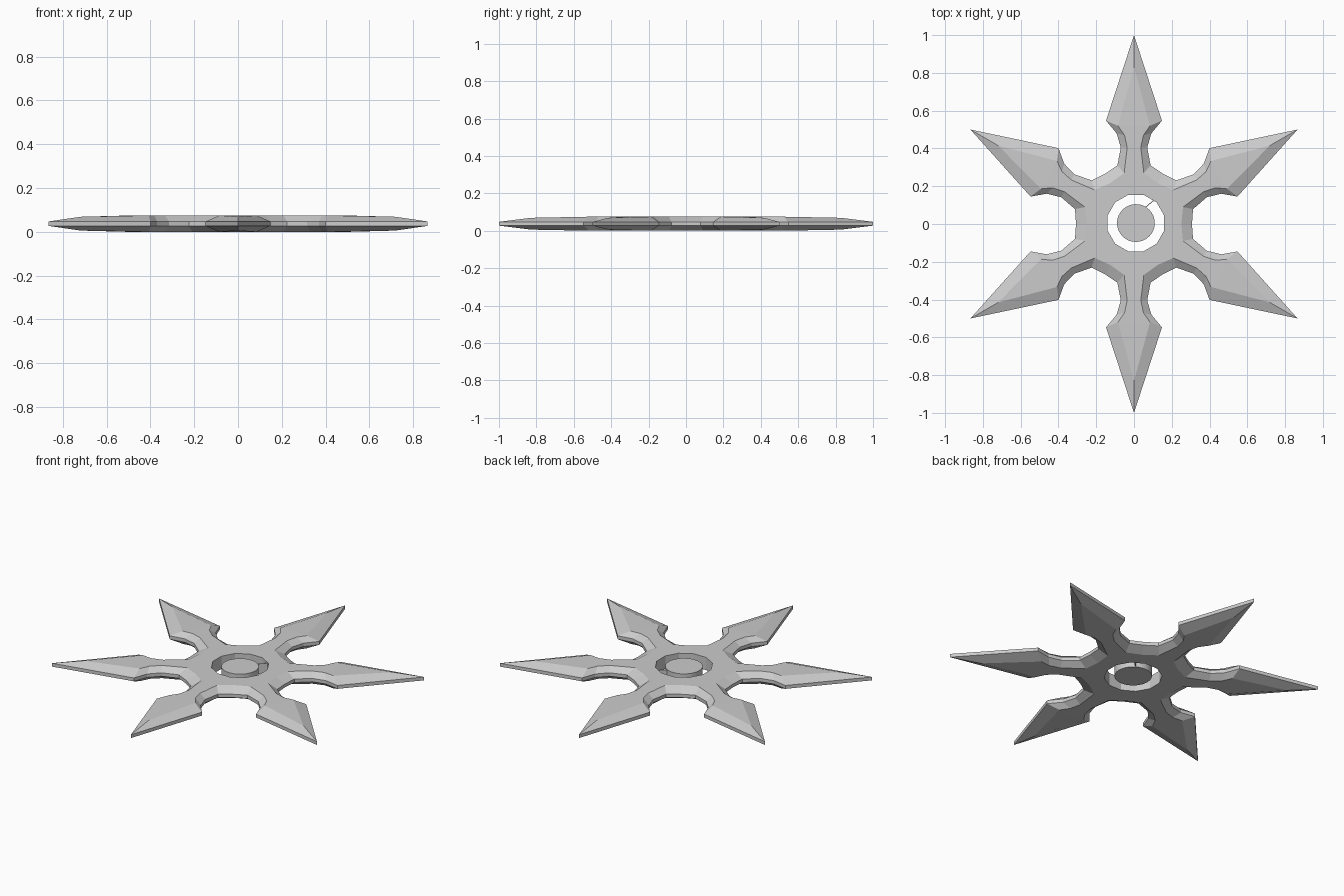
import bpy, bmesh
from math import radians, cos, sin
from mathutils import Matrix, Vector

cube = bpy.data.objects.get("Cube")
if cube:
    bpy.data.objects.remove(cube, do_unlink=True)

steel = bpy.data.materials.new("grey steel")
steel.use_nodes = True
colour = (0.6, 0.6, 0.6, 1)
steel.diffuse_color = colour
steel.node_tree.nodes["Principled BSDF"].inputs["Base Color"].default_value = colour

MID = 0.0375
CENTRE = Vector((0.01, 0.005, 0))


def add_object(name, bm):
    bmesh.ops.recalc_face_normals(bm, faces=bm.faces[:])
    mesh = bpy.data.meshes.new(name)
    bm.to_mesh(mesh)
    bm.free()
    mesh.materials.append(steel)
    obj = bpy.data.objects.new(name, mesh)
    bpy.context.collection.objects.link(obj)
    return obj


def star_ring(half, tip):
    """Repeat one arm, given as (half width, distance) from valley to shoulder, six times."""
    arm = [(w, d) for w, d in half] + [(0, tip)]
    arm += [(-w, d) for w, d in reversed(half[1:])]
    points = []
    for k in range(6):
        turn = Matrix.Rotation(radians(60 * k), 2)
        points += [turn @ Vector(p) for p in arm]
    return points


def add_ring(bm, points, z):
    return [bm.verts.new((p[0], p[1], z)) for p in points]


def bridge(bm, a, b):
    n = len(a)
    for i in range(n):
        j = (i + 1) % n
        bm.faces.new((a[i], a[j], b[j], b[i]))


def ring_edges(bm, ring):
    edges = []
    for i, v in enumerate(ring):
        w = ring[(i + 1) % len(ring)]
        edges.append(bm.edges.get((v, w)) or bm.edges.new((v, w)))
    return edges


# Six-pointed blade: thin rim, wide bevels, flat faces and a twelve-sided hole
rim = star_ring([(0.155, 0.265), (0.088, 0.31), (0.07, 0.405), (0.092, 0.48), (0.148, 0.547)], 1.0)
flat = star_ring([(0.125, 0.217), (0.052, 0.27), (0.036, 0.405), (0.05, 0.47), (0.085, 0.52)], 0.83)
hole = [(CENTRE.x + 0.155 * cos(radians(15 + 30 * k)),
         CENTRE.y + 0.155 * sin(radians(15 + 30 * k))) for k in range(12)]

bm = bmesh.new()
rims, holes = [], []
for side in (-1, 1):
    outer = add_ring(bm, rim, MID + side * 0.01)
    inner = add_ring(bm, flat, MID + side * 0.0375)
    for v in inner:
        if v.co.xy.length > 0.8:
            v.co.z -= side * 0.006
    opening = add_ring(bm, hole, MID + side * 0.0375)
    bridge(bm, outer, inner)
    bmesh.ops.triangle_fill(bm, use_beauty=True, normal=(0, 0, 1),
                            edges=ring_edges(bm, inner) + ring_edges(bm, opening))
    rims.append(outer)
    holes.append(opening)
bridge(bm, *rims)
bridge(bm, *holes)
add_object("star_blade", bm)

# Round core inside the hole
bm = bmesh.new()
bmesh.ops.create_cone(bm, cap_ends=True, segments=32, radius1=0.1, radius2=0.1, depth=0.066,
                      matrix=Matrix.Translation(CENTRE + Vector((0, 0, MID))))
core = add_object("centre_core", bm)
bpy.context.view_layer.objects.active = core
core.select_set(True)
bpy.ops.object.shade_smooth_by_angle(angle=radians(30))

# Thin web joining the core to the blade
bm = bmesh.new()
bmesh.ops.create_cube(bm, size=1, matrix=Matrix.Translation((0.083, 0.107, MID))
                      @ Matrix.Rotation(radians(40), 4, 'Z')
                      @ Matrix.Diagonal((0.066, 0.004, 0.06, 1)))
add_object("core_web", bm)
